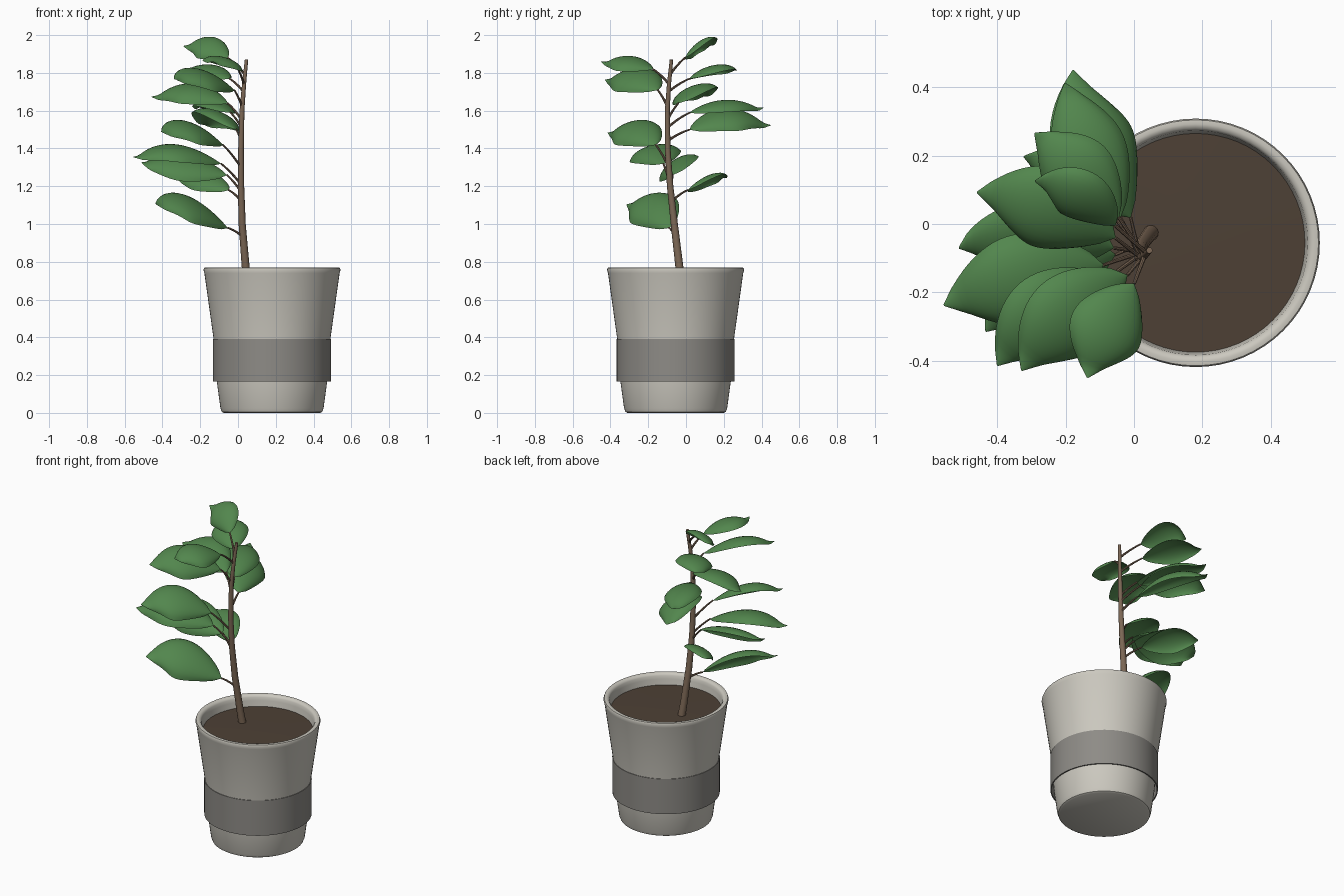
import bpy, bmesh
from math import sin, cos, pi, radians
from mathutils import Vector

if "Cube" in bpy.data.objects:
    bpy.data.objects.remove(bpy.data.objects["Cube"])

CX, CY = 0.18, -0.055


def mat(name, c):
    m = bpy.data.materials.new(name)
    m.diffuse_color = (*c, 1)
    m.use_nodes = True
    m.node_tree.nodes["Principled BSDF"].inputs["Base Color"].default_value = m.diffuse_color
    return m


POT = mat("pot_clay", (0.60, 0.58, 0.52))
BAND = mat("band_grey", (0.27, 0.26, 0.24))
SOIL = mat("soil_brown", (0.075, 0.052, 0.036))
BARK = mat("bark", (0.20, 0.135, 0.09))
LEAF = mat("leaf_green", (0.085, 0.24, 0.075))


def finish(name, bm, material, angle=40):
    me = bpy.data.meshes.new(name)
    bm.to_mesh(me)
    bm.free()
    ob = bpy.data.objects.new(name, me)
    bpy.context.collection.objects.link(ob)
    me.materials.append(material)
    bpy.ops.object.select_all(action='DESELECT')
    ob.select_set(True)
    bpy.context.view_layer.objects.active = ob
    bpy.ops.object.shade_smooth_by_angle(angle=radians(angle))
    return ob


def lathe(name, profile, material, n=64):
    bm = bmesh.new()
    rings = []
    for r, z in profile:
        if r == 0:
            rings.append([bm.verts.new((CX, CY, z))] * n)
        else:
            rings.append([bm.verts.new((CX + r * cos(2 * pi * i / n), CY + r * sin(2 * pi * i / n), z))
                          for i in range(n)])
    for a, b in zip(rings, rings[1:]):
        for i in range(n):
            j = (i + 1) % n
            bm.faces.new(list(dict.fromkeys((a[i], a[j], b[j], b[i]))))
    bmesh.ops.recalc_face_normals(bm, faces=bm.faces)
    return finish(name, bm, material)


def tube(name, pts, r0, r1, material, n=10):
    bm = bmesh.new()
    rings = []
    for k, p in enumerate(pts):
        d = (pts[min(k + 1, len(pts) - 1)] - pts[max(k - 1, 0)]).normalized()
        u = d.cross(Vector((0.3, 1, 0.1))).normalized()
        v = d.cross(u)
        r = r0 + (r1 - r0) * k / (len(pts) - 1)
        rings.append([bm.verts.new(p + r * (u * cos(2 * pi * i / n) + v * sin(2 * pi * i / n))) for i in range(n)])
    for a, b in zip(rings, rings[1:]):
        for i in range(n):
            bm.faces.new((a[i], a[(i + 1) % n], b[(i + 1) % n], b[i]))
    bm.faces.new(rings[0][::-1])
    bm.faces.new(rings[-1])
    bmesh.ops.recalc_face_normals(bm, faces=bm.faces)
    return finish(name, bm, material)


# Pot, sleeve and soil
lathe("pot", [(0, 0.0), (0.255, 0.0), (0.266, 0.006), (0.273, 0.025), (0.292, 0.165), (0.309, 0.39),
              (0.358, 0.74), (0.363, 0.758), (0.359, 0.768), (0.347, 0.77), (0.335, 0.766),
              (0.328, 0.755), (0.325, 0.735), (0.318, 0.69)], POT)
lathe("pot_band", [(0.305, 0.165), (0.312, 0.165), (0.3125, 0.39), (0.307, 0.39)], BAND)
lathe("soil", [(0.321, 0.70), (0.16, 0.703), (0, 0.705)], SOIL)

# Trunk
TRUNK = [Vector(p) for p in ((0.05, -0.025, 0.69), (0.04, -0.036, 0.78), (0.022, -0.062, 1.0), (0.016, -0.084, 1.2),
                             (0.016, -0.097, 1.4), (0.021, -0.099, 1.6), (0.032, -0.09, 1.74), (0.045, -0.077, 1.87))]
tube("trunk", TRUNK, 0.023, 0.009, BARK, 14)


def on_trunk(z):
    for a, b in zip(TRUNK, TRUNK[1:]):
        if z <= b.z:
            return a.lerp(b, (z - a.z) / (b.z - a.z))
    return TRUNK[-1]


def bez(a, c, b, t):
    return a * (1 - t) ** 2 + c * 2 * t * (1 - t) + b * t * t


# Curved leaf blade with its stalk
def leaf(name, base, tip, width, rise, roll, drop):
    a, b = Vector(base), Vector(tip)
    c = a.lerp(b, 0.58) + Vector((0, 0, 2 * rise))
    flat = (b - a)
    flat.z = 0
    flat.normalize()
    up = Vector((0, 0, 1))
    h = flat.cross(up)
    R = radians(roll)
    NU, NV = 20, 12
    bm = bmesh.new()
    rows = []
    for i in range(NU + 1):
        t = i / NU
        p = bez(a, c, b, t)
        d = (bez(a, c, b, min(t + .01, 1)) - bez(a, c, b, max(t - .01, 0))).normalized()
        nrm = h.cross(d).normalized()
        side = h * cos(R) + nrm * sin(R)
        nrm = nrm * cos(R) - h * sin(R)
        w = 0.5 * width * max(sin(pi * t ** 0.92), 0) ** 0.72 + 0.003
        p = p + nrm * (0.02 * max(0, (t - 0.9) / 0.1) ** 2)
        row = []
        for j in range(NV + 1):
            s = 2 * j / NV - 1
            row.append(bm.verts.new(p + side * (w * sin(s * 1.2) / sin(1.2)) - nrm * (0.42 * w * s * s)))
        rows.append(row)
    for r, q in zip(rows, rows[1:]):
        for j in range(NV):
            bm.faces.new((r[j], q[j], q[j + 1], r[j + 1]))
    bmesh.ops.recalc_face_normals(bm, faces=bm.faces)
    finish(name, bm, LEAF, 60)
    root = on_trunk(a.z - drop)
    k = root.lerp(a, 0.5) + Vector((0, 0, 0.012))
    tube(name + "_stalk", [bez(root, k, a, i / 6) for i in range(7)], 0.007, 0.005, BARK, 8)


# base, tip, width, arch height, sideways tilt, stalk drop
LEAVES = [
    ((-0.055, -0.09, 0.98), (-0.43, -0.30, 1.09), 0.27, 0.085, 33, 0.05),
    ((-0.05, 0.01, 1.18), (-0.31, 0.20, 1.23), 0.17, 0.045, 28, 0.06),
    ((-0.06, -0.07, 1.26), (-0.505, -0.06, 1.31), 0.24, 0.05, 32, 0.09),
    ((-0.09, -0.12, 1.32), (-0.545, -0.23, 1.34), 0.27, 0.085, 14, 0.11),
    ((-0.08, -0.16, 1.42), (-0.395, -0.40, 1.47), 0.26, 0.08, 26, 0.12),
    ((-0.01, 0.02, 1.50), (-0.18, 0.435, 1.51), 0.26, 0.09, -22, 0.06),
    ((-0.04, 0.02, 1.59), (-0.20, 0.40, 1.60), 0.21, 0.06, -8, 0.08),
    ((-0.055, -0.04, 1.64), (-0.445, 0.095, 1.66), 0.25, 0.08, 20, 0.09),
    ((-0.02, -0.15, 1.71), (-0.325, -0.415, 1.75), 0.26, 0.075, 24, 0.09),
    ((-0.045, 0.02, 1.77), (-0.28, 0.26, 1.80), 0.21, 0.055, 10, 0.07),
    ((0.0, -0.175, 1.82), (-0.135, -0.437, 1.845), 0.22, 0.05, 14, 0.08),
    ((-0.055, -0.005, 1.88), (-0.275, 0.13, 1.93), 0.18, 0.055, 36, 0.09),
]
for i, L in enumerate(LEAVES):
    leaf("leaf_%02d" % (i + 1), *L)
